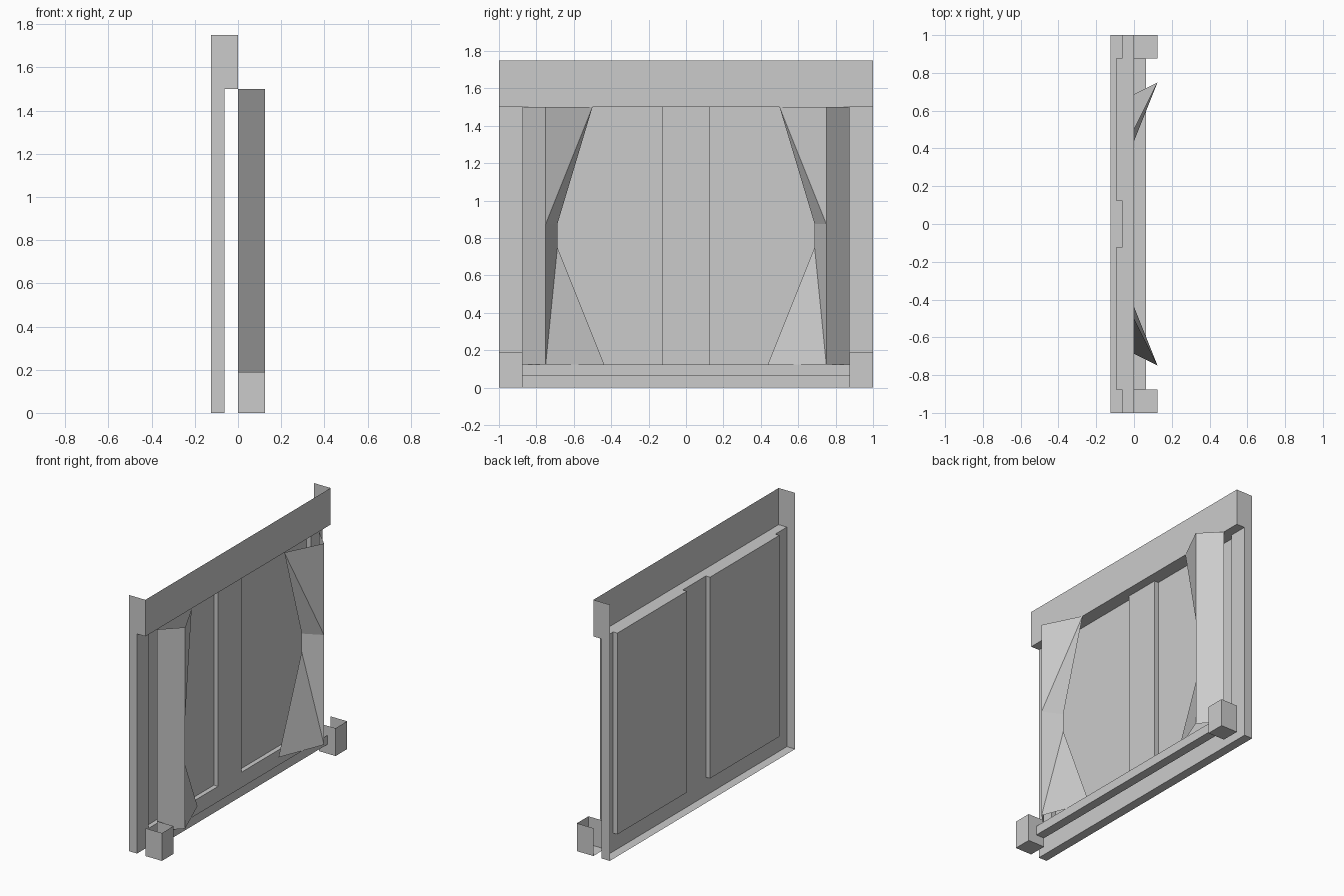
import bpy, bmesh

if "Cube" in bpy.data.objects:
    bpy.data.objects.remove(bpy.data.objects["Cube"])


def make(name, faces, mirror=False):
    """Open sheet object from polygons; optionally mirrored across y."""
    bm = bmesh.new()
    for f in faces:
        bm.faces.new([bm.verts.new(p) for p in f])
    bmesh.ops.remove_doubles(bm, verts=bm.verts, dist=0.0005)
    me = bpy.data.meshes.new(name)
    bm.to_mesh(me)
    bm.free()
    ob = bpy.data.objects.new(name, me)
    bpy.context.collection.objects.link(ob)
    if mirror:
        mod = ob.modifiers.new("mirror", 'MIRROR')
        mod.use_axis = (False, True, False)
    return ob


def wall(plan, z0, z1):
    """Vertical sheet following an (x, y) plan line."""
    return [[(*a, z0), (*b, z0), (*b, z1), (*a, z1)] for a, b in zip(plan, plan[1:])]


def level(x0, x1, y0, y1, z, up=False):
    """Horizontal quad facing down, or up."""
    q = [(x0, y0, z), (x0, y1, z), (x1, y1, z), (x1, y0, z)]
    return q[::-1] if up else q


BACK, FRONT, PANE = -0.125, -0.0625, -0.094
BASE, TOP = 0.125, 1.5

# Window frame: stiles, mullion and recessed panes from one plan line, open at the back
half = [(BACK, -1), (FRONT, -1), (FRONT, -0.875), (PANE, -0.875), (PANE, -0.125), (FRONT, -0.125)]
plan = half + [(x, -y) for x, y in reversed(half)]
faces = wall(plan, BASE, TOP)
faces += wall([(BACK, -1), (FRONT, -1), (FRONT, 1), (BACK, 1)], 0, BASE)
faces.append(level(BACK, FRONT, -1, 1, 0))
for y in (-0.875, 0.125):
    faces.append(level(PANE, FRONT, y, y + 0.75, BASE, up=True))
make("window_frame", faces)

# Header box above the window, with its underside reaching back to the panes
faces = wall([(BACK, -1), (0, -1), (0, 1), (BACK, 1)], TOP, 1.75)
faces.append([(x, y, TOP) for x, y in plan[1:-1]] + [(0, 1, TOP), (0, -1, TOP)])
make("header", faces)

# Low rail: front and underside
make("bottom_rail", wall([(0.0625, -0.875), (0.0625, 0.875)], 0.0625, BASE)
     + [level(0, 0.0625, -0.875, 0.875, 0.0625)])

# End blocks: three sides and a bottom
make("end_block", wall([(0, -1), (0.125, -1), (0.125, -0.875), (0, -0.875)], 0, 0.19)
     + [level(0, 0.125, -1, -0.875, 0)], mirror=True)

# Curtains: slanted outer side, then a gathered inner side
b_top, b_mid, b_low = [(0.125, -0.75, z) for z in (TOP, 0.875, BASE)]
c_top, c_up, c_down, c_low = [(0, y, z) for y, z in
                              ((-0.5, TOP), (-0.6875, 0.875), (-0.6875, 0.75), (-0.4375, BASE))]
make("curtain", [
    [(0, -0.875, BASE), b_low, b_mid, b_top, (0, -0.875, TOP)],
    [b_mid, c_top, b_top],
    [b_mid, c_up, c_top],
    [b_low, c_down, c_up, b_mid],
    [b_low, c_low, c_down],
], mirror=True)
